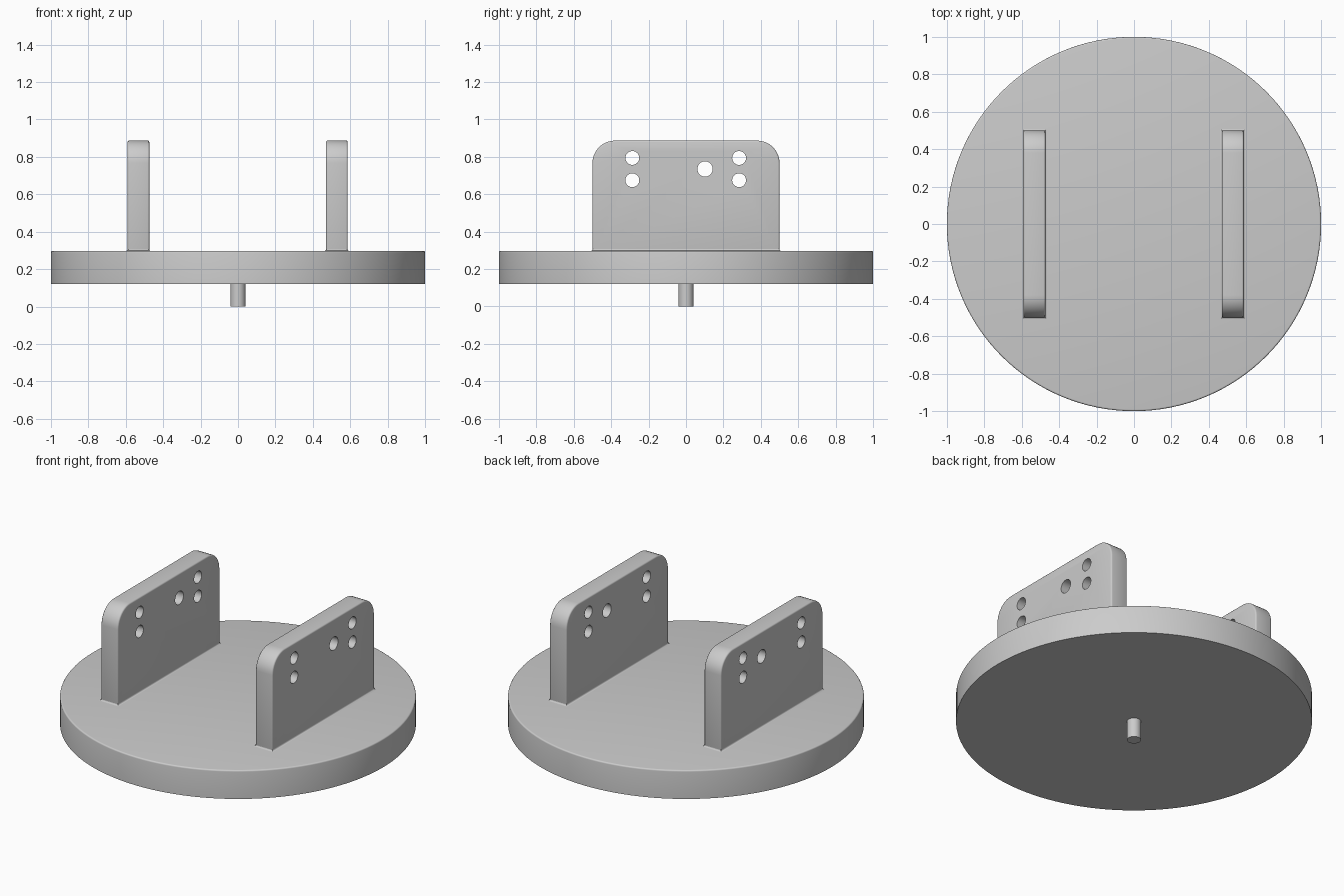
import bpy, bmesh
from math import pi, sin, cos, radians
from mathutils import Matrix

if "Cube" in bpy.data.objects:
    bpy.data.objects.remove(bpy.data.objects["Cube"], do_unlink=True)

GREY = (0.6, 0.6, 0.6, 1)
grey = bpy.data.materials.new("plain grey")
grey.use_nodes = True
grey.diffuse_color = GREY
grey.node_tree.nodes["Principled BSDF"].inputs["Base Color"].default_value = GREY

BASE_BOTTOM, BASE_TOP = 0.12, 0.297
PLATE_TOP, PLATE_HALF, THICK = 0.887, 0.5, 0.116
CORNER, ROUND = 0.12, 0.009


def make_object(name, bm):
    bmesh.ops.recalc_face_normals(bm, faces=bm.faces)
    mesh = bpy.data.meshes.new(name)
    bm.to_mesh(mesh)
    bm.free()
    mesh.materials.append(grey)
    obj = bpy.data.objects.new(name, mesh)
    bpy.context.collection.objects.link(obj)
    return obj


def activate(obj):
    bpy.ops.object.select_all(action='DESELECT')
    obj.select_set(True)
    bpy.context.view_layer.objects.active = obj


def smooth(obj):
    activate(obj)
    bpy.ops.object.shade_smooth_by_angle(angle=radians(35))


def lathe(name, profile, steps):
    """Turn (radius, height) points around the z axis."""
    bm = bmesh.new()
    verts = [bm.verts.new((r, 0, z)) for r, z in profile]
    edges = [bm.edges.new(pair) for pair in zip(verts, verts[1:])]
    bmesh.ops.spin(bm, geom=verts + edges, cent=(0, 0, 0), axis=(0, 0, 1),
                   angle=2 * pi, steps=steps)
    bmesh.ops.remove_doubles(bm, verts=bm.verts, dist=1e-4)
    obj = make_object(name, bm)
    smooth(obj)
    return obj


# Round base with a softened top rim, and the pivot pin under it
rim = [(1 - ROUND * (1 - cos(a)), BASE_TOP - ROUND * (1 - sin(a)))
       for a in (i * pi / 8 for i in range(5))]
lathe("round_base", [(0, BASE_BOTTOM), (1, BASE_BOTTOM)] + rim + [(0, BASE_TOP)], 128)
lathe("pivot_pin", [(0, 0), (0.04, 0), (0.04, BASE_BOTTOM + 0.02), (0, BASE_BOTTOM + 0.02)], 32)


def hole_cutter():
    """One mesh of cylinders along x, for all the holes in a plate."""
    holes = [(y, z, 0.037) for y in (-0.287, 0.284) for z in (0.675, 0.794)]
    holes.append((0.102, 0.735, 0.041))
    bm = bmesh.new()
    for y, z, r in holes:
        place = Matrix.Translation((0, y, z)) @ Matrix.Rotation(pi / 2, 4, 'Y')
        bmesh.ops.create_cone(bm, cap_ends=True, segments=32, radius1=r, radius2=r,
                              depth=3, matrix=place)
    cutter = make_object("hole_cutter", bm)
    cutter.hide_render = True
    return cutter


def side_plate(name, x, cutter):
    """Upright plate with rounded top corners and five through holes."""
    bottom = BASE_TOP - 0.03
    outline = [(-PLATE_HALF, bottom), (PLATE_HALF, bottom)]
    for side, start in ((1, 0), (-1, pi / 2)):
        for i in range(11):
            a = start + i * pi / 20
            outline.append((side * (PLATE_HALF - CORNER) + CORNER * cos(a),
                            PLATE_TOP - CORNER + CORNER * sin(a)))
    bm = bmesh.new()
    face = bm.faces.new([bm.verts.new((x - THICK / 2, y, z)) for y, z in outline])
    grown = bmesh.ops.extrude_face_region(bm, geom=[face])
    moved = [v for v in grown["geom"] if isinstance(v, bmesh.types.BMVert)]
    bmesh.ops.translate(bm, verts=moved, vec=(THICK, 0, 0))
    plate = make_object(name, bm)
    bevel = plate.modifiers.new("soft edges", 'BEVEL')
    bevel.width, bevel.segments = ROUND, 3
    bevel.limit_method, bevel.angle_limit = 'ANGLE', radians(50)
    cut = plate.modifiers.new("holes", 'BOOLEAN')
    cut.operation, cut.solver, cut.object = 'DIFFERENCE', 'EXACT', cutter
    activate(plate)
    for mod in ("soft edges", "holes"):
        bpy.ops.object.modifier_apply(modifier=mod)
    smooth(plate)


def foot_fillet(name, x):
    """Small concave flare where a plate meets the base."""
    bm = bmesh.new()
    rings = []
    for i in range(5):
        a = i * pi / 8
        out = ROUND * (1 - sin(a))
        z = BASE_TOP + ROUND * (1 - cos(a))
        hx, hy = THICK / 2 + out, PLATE_HALF + out
        rings.append([bm.verts.new((x + sx * hx, sy * hy, z))
                      for sx, sy in ((-1, -1), (1, -1), (1, 1), (-1, 1))])
    for low, high in zip(rings, rings[1:]):
        for i in range(4):
            j = (i + 1) % 4
            bm.faces.new((low[i], low[j], high[j], high[i]))
    smooth(make_object(name, bm))


# The two matching plates
cutter = hole_cutter()
for side, x in (("right", -0.532), ("left", 0.528)):
    side_plate(side + "_plate", x, cutter)
    foot_fillet(side + "_plate_fillet", x)
bpy.data.objects.remove(cutter, do_unlink=True)
